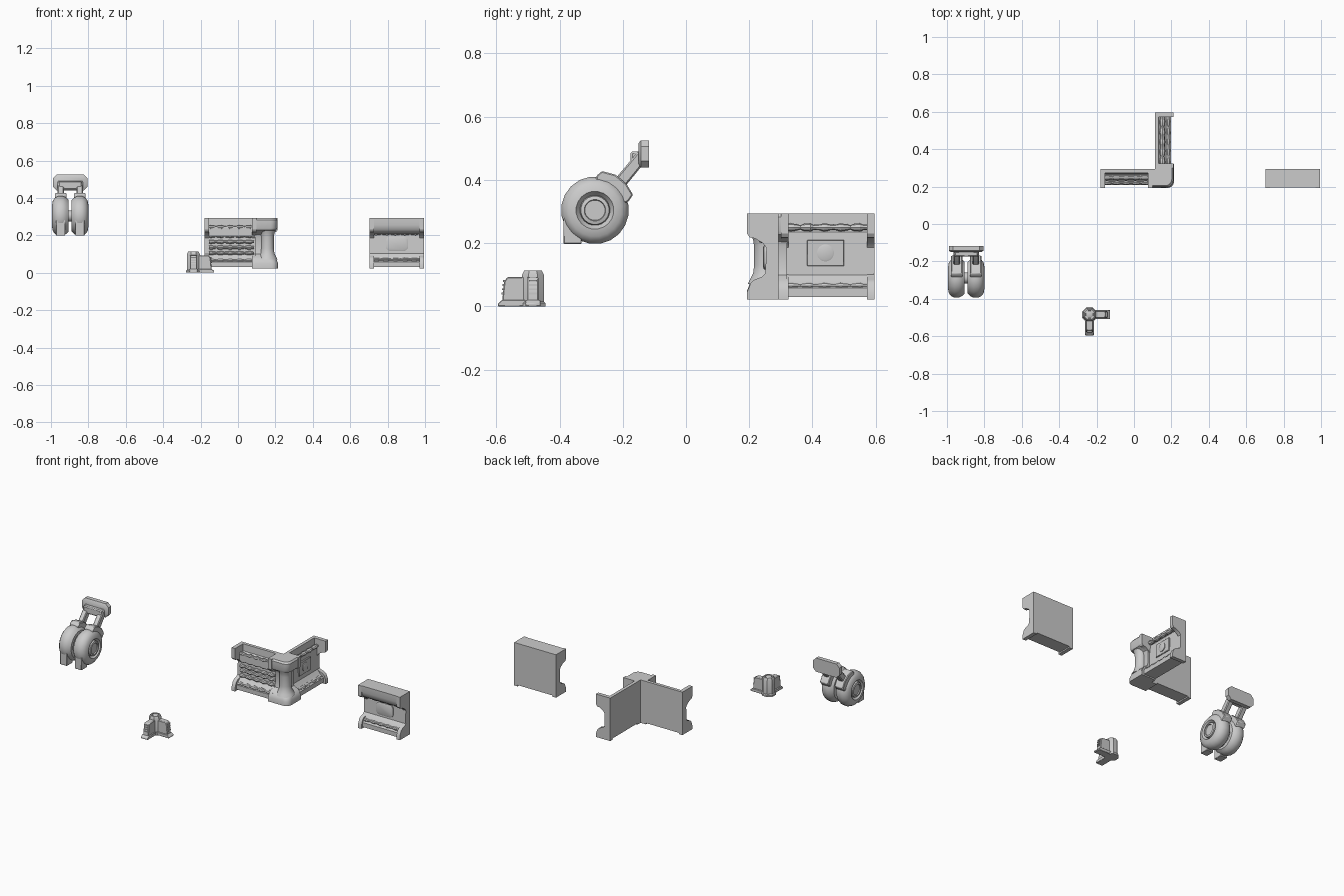
import bpy, bmesh, math
from mathutils import Matrix, Vector
from math import sin, cos, pi

if "Cube" in bpy.data.objects:
    bpy.data.objects.remove(bpy.data.objects["Cube"])


def finish(name, bm, M=None, bevel=0):
    bmesh.ops.recalc_face_normals(bm, faces=bm.faces)
    me = bpy.data.meshes.new(name)
    if M:
        bm.transform(M)
        bmesh.ops.recalc_face_normals(bm, faces=bm.faces)
    bm.to_mesh(me)
    bm.free()
    ob = bpy.data.objects.new(name, me)
    bpy.context.collection.objects.link(ob)
    if bevel:
        m = ob.modifiers.new("bevel", 'BEVEL')
        m.width, m.segments = bevel, 1
    bpy.ops.object.select_all(action='DESELECT')
    ob.select_set(True)
    bpy.context.view_layer.objects.active = ob
    bpy.ops.object.shade_smooth_by_angle(angle=math.radians(32))
    return ob


def loft(name, rings, M=None, bevel=0, closed=False):
    bm = bmesh.new()
    vs = [[bm.verts.new(p) for p in r] for r in rings]
    pairs = list(zip(vs, vs[1:])) + ([(vs[-1], vs[0])] if closed else [])
    for a, b in pairs:
        for i in range(len(a)):
            j = (i + 1) % len(a)
            bm.faces.new((a[i], a[j], b[j], b[i]))
    if not closed:
        bm.faces.new(vs[0])
        bm.faces.new(vs[-1])
    return finish(name, bm, M, bevel)


def prism(name, prof, u0, u1, M=None, bevel=0):
    return loft(name, [[(u, v, z) for v, z in prof] for u in (u0, u1)], M, bevel)


def rect(a0, a1, b0, b1):
    return [(a0, b0), (a1, b0), (a1, b1), (a0, b1)]


def lathe(name, prof, n, M):
    # profile of (radius, height) spun round local z
    return loft(name, [[(r * cos(2 * pi * (i + .5) / n), r * sin(2 * pi * (i + .5) / n), h)
                        for i in range(n)] for r, h in prof], M)


def roll(name, u0, u1, v, z, r, M, amp=.25):
    # uneven padded strip along the wall
    rings, n = [], 25
    for k in range(n):
        rr = r * (1 + amp * sin(k * 1.25) + .1 * sin(k * 2.9))
        rings.append([(u0 + (u1 - u0) * k / (n - 1), v + rr * cos(i * pi / 4),
                       z + rr * .8 * sin(i * pi / 4)) for i in range(8)])
    loft(name, rings, M)


# Wall sections: (depth from outer face, height)
RIB = [(.1, .022), (0, .022), (0, .045), (.012, .075), (.024, .085), (.05, .094), (.062, .105),
       (.062, .185), (.05, .2), (.025, .215), (.008, .218), (0, .23), (0, .293), (.1, .293)]
OPEN = [(.1, .03), (.015, .03), (.015, .058), (.028, .065), (.045, .085), (.058, .1),
        (.062, .235), (.078, .25), (.08, .293), (.1, .293)]
LIPPED = [(.1, .03), (.012, .03), (.012, .058), (.028, .065), (.036, .082), (.058, .104), (.062, .205),
          (.04, .21), (.022, .217), (.009, .232), (.003, .255), (.003, .293), (.1, .293)]


def wall(name, u0, u1, M, inner, ribs):
    prism(name + "_body", inner, u0 + .001, u1 - .001, M)
    for i, u in enumerate(ribs):
        prism(f"{name}_end_rib_{i}", RIB, u, u + .024, M)


front = Matrix.Translation((0, .193, 0))
side = Matrix(((0, -1, 0, .212), (1, 0, 0, 0), (0, 0, 1, 0), (0, 0, 0, 1)))

# Single straight wall with a rounded hatch
wall("single_wall", .703, .995, front, LIPPED, (.703, .971))
roll("single_wall_upper_padding", .727, .971, .048, .209, .009, front)
roll("single_wall_lower_padding", .727, .971, .032, .07, .01, front)


def hatch(cx, cz, w, h, r, y):
    return [(cx + sx * (w - r) + r * cos(a + k * pi / 8), y, cz + sz * (h - r) + r * sin(a + k * pi / 8))
            for sx, sz, a in ((1, 1, 0), (-1, 1, pi / 2), (-1, -1, pi), (1, -1, 1.5 * pi))
            for k in range(5)]


loft("single_wall_hatch", [hatch(.85, .155, .06, .039, .025, .07), hatch(.85, .155, .06, .039, .025, .054),
                           hatch(.85, .155, .053, .032, .02, .051)], front)

# Corner walls: slatted front wing and side wing with a round port
wall("front_wing", -.18, .1, front, OPEN, (-.18, .075))
for i, z in enumerate((.105, .135, .165, .197, .243)):
    roll(f"front_wing_slat_{i}", -.156, .086, .054 + .004 * (i % 2), z, .011, front)
loft("front_wing_upper_pad", [hatch(-.035, .22, .12, .022, .008, y) for y in (.07, .045)], front)
roll("front_wing_base_padding", -.156, .086, .03, .065, .012, front)
wall("side_wing", .3, .596, side, OPEN, (.3, .572))
roll("side_wing_upper_padding", .32, .572, .06, .25, .013, side)
roll("side_wing_lower_padding", .32, .572, .032, .064, .012, side)
prism("side_wing_plate", rect(.052, .075, .127, .21), .383, .5, side, .002)
lathe("side_wing_port", [(.027, 0), (.027, .014), (.022, .016)], 20,
      Matrix.Translation((.15, .441, .169)) @ Matrix.Rotation(pi / 2, 4, 'Y'))


# Corner post: rounded footprint lofted up a waisted section
def footprint(d, z):
    xo, yo, r = .214 - d, .193 + d, .035
    arc = [(xo - r + r * sin(k * pi / 12), yo + r - r * cos(k * pi / 12), z) for k in range(7)]
    return [(.09, yo, z)] + arc + [(xo, .32, z), (.112, .32, z), (.112, .293, z), (.09, .293, z)]


loft("corner_post", [footprint(d, z) for d, z in (
    (0, .022), (0, .05), (.008, .07), (.022, .084), (.045, .1), (.05, .12), (.05, .19),
    (.045, .205), (.025, .22), (.009, .228), (.004, .24), (.004, .283), (.012, .293))])
lathe("corner_column", [(.055, .07), (.047, .085), (.037, .105), (.034, .13), (.034, .19),
                        (.037, .21), (.045, .23)], 20, Matrix.Translation((.158, .249, 0)))

# Twin wheel unit
WY, WZ = -.288, .304
for s, cx in ((-1, -.948), (1, -.846)):
    tag = "left" if s < 0 else "right"
    axis = Matrix.Translation((cx, WY, WZ)) @ Matrix.Rotation(s * pi / 2, 4, 'Y')
    lathe(tag + "_wheel", [(.035, -.028), (.06, -.028), (.064, -.043), (.085, -.043), (.098, -.03),
                           (.107, -.012), (.107, .012), (.098, .03), (.083, .042), (.06, .046),
                           (.056, .04), (.048, .03), (.045, .044), (.034, .047), (.032, .041)], 20, axis)
    # guard hugging the top rear of the wheel
    arc = [math.radians(a) for a in (88, 80, 60, 40, 22, 14)]
    outer = [(WY + r * cos(a), WZ + r * sin(a)) for a, r in zip(arc, (.108, .126, .13, .13, .13, .108))]
    inner = [(WY + .09 * cos(a), WZ + .09 * sin(a)) for a in reversed(arc)]
    prism(tag + "_guard", outer + inner, cx - .03, cx + .03, None, .004)
    prism(tag + "_front_scraper", [(-.387, .198), (-.33, .198), (-.33, .25), (-.345, .3), (-.387, .3)],
          cx - .024, cx + .024, None, .002)
    prism(tag + "_arm", [(-.235, .39), (-.2, .37), (-.143, .44), (-.135, .45), (-.135, .5), (-.147, .495)],
          cx - .017, cx + .017, None, .005)
lathe("wheel_axle", [(.03, -.05), (.03, .05)], 16,
      Matrix.Translation((-.897, WY, WZ)) @ Matrix.Rotation(pi / 2, 4, 'Y'))


# Mounting plate with clipped corners
def plate(w, h, c, y):
    return [(-.897 + x, y, .482 + z) for x, z in (
        (-w + c, -h), (w - c, -h), (w, -h + c), (w, h - c), (w - c, h), (-w + c, h), (-w, h - c), (-w, -h + c))]


loft("mount_plate", [plate(.082, .034, .018, -.15), plate(.092, .043, .02, -.143), plate(.092, .043, .02, -.117)])
prism("mount_crossbar", rect(-.175, -.14, .445, .49), -.96, -.834, None, .006)

# Small bollard with two braced fins
B = Matrix.Translation((-.238, -.484, 0))
lathe("bollard_foot", [(.043, 0), (.043, .01), (.038, .015)], 8, B)
lathe("bollard_post", [(.037, .01), (.037, .1), (.03, .113), (.022, .113), (.021, .106)], 8, B)
lathe("bollard_cap", [(.018, .1), (.018, .112), (.014, .114)], 16, B)
FIN = [(-.02, .01), (-.098, .01), (-.096, .03), (-.091, .078), (-.082, .092), (-.02, .094)]
for i, ang in enumerate((0, pi / 2)):
    R = B @ Matrix.Rotation(ang, 4, 'Z')
    prism(f"fin_{i}", FIN, -.018, .018, R, .003)
    prism(f"fin_base_{i}", [(-.02, 0), (-.111, 0), (-.111, .009), (-.098, .02), (-.02, .02)],
          -.024, .024, R, .002)
    for k in range(4):
        z = .038 + k * .013
        prism(f"fin_{i}_slat_{k}", rect(-.099 + .0013 * k, -.085, z, z + .006), -.013, .013, R)
